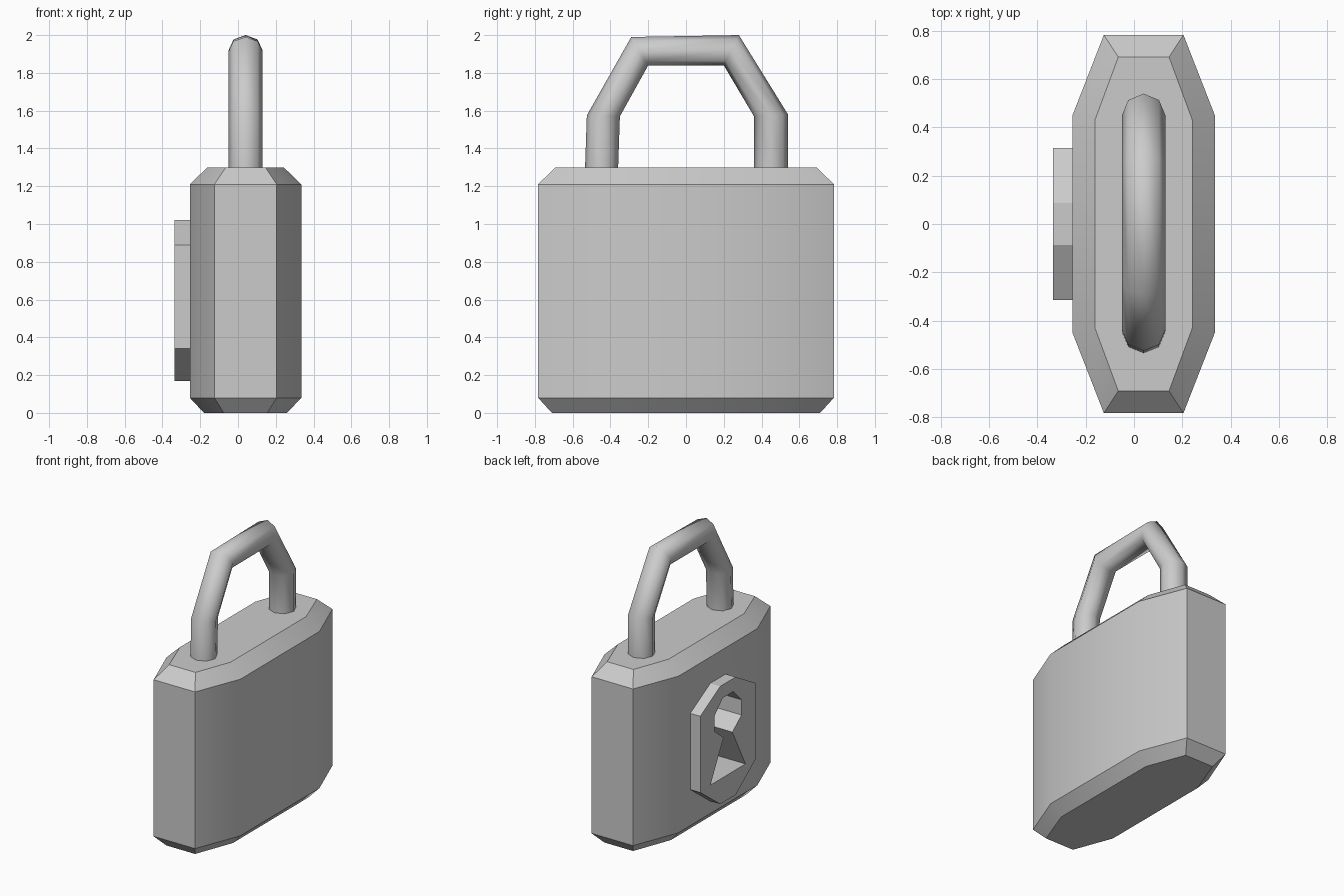
import bpy
import bmesh
from math import cos, sin, pi, radians

if "Cube" in bpy.data.objects:
    bpy.data.objects.remove(bpy.data.objects["Cube"])

CX = 0.04  # centre line of body and shackle


def loft(name, rings):
    """Skin a list of equal-length point rings and cap both ends."""
    bm = bmesh.new()
    loops = [[bm.verts.new(p) for p in ring] for ring in rings]
    n = len(loops[0])
    for a, b in zip(loops, loops[1:]):
        for i in range(n):
            j = (i + 1) % n
            bm.faces.new((a[i], a[j], b[j], b[i]))
    bm.faces.new(loops[0][::-1])
    bm.faces.new(loops[-1])
    bmesh.ops.recalc_face_normals(bm, faces=bm.faces)
    mesh = bpy.data.meshes.new(name)
    bm.to_mesh(mesh)
    bm.free()
    obj = bpy.data.objects.new(name, mesh)
    bpy.context.collection.objects.link(obj)
    return obj


def select(obj):
    bpy.ops.object.select_all(action='DESELECT')
    obj.select_set(True)
    bpy.context.view_layer.objects.active = obj


def mirrored(half):
    """Close a (y, z) half profile across y = 0."""
    return half + [(-y, z) for y, z in reversed(half)]


def extrude_x(name, outline, x0, x1):
    return loft(name, [[(x, y, z) for y, z in outline] for x in (x0, x1)])


def body_ring(z, end_x, end_y, side_x, side_y):
    quarter = [(end_x, end_y), (side_x, side_y)]
    right = quarter + [(x, -y) for x, y in reversed(quarter)]
    outline = right + [(-x, y) for x, y in reversed(right)]
    return [(CX + x, y, z) for x, y in outline]


# Chamfered eight-sided body
body = loft("lock_body", [
    body_ring(0.00, 0.115, 0.71, 0.22, 0.43),
    body_ring(0.08, 0.165, 0.783, 0.295, 0.45),
    body_ring(1.21, 0.165, 0.783, 0.295, 0.45),
    body_ring(1.30, 0.105, 0.692, 0.202, 0.43),
])

# Keyhole plate on the left side
plate = extrude_x("keyhole_plate", mirrored(
    [(0.088, 1.02), (0.315, 0.89), (0.315, 0.34), (0.088, 0.17)]), -0.335, -0.245)

# Keyhole recess, cut through the plate and into the body
cutter = extrude_x("keyhole_cutter", mirrored(
    [(0.06, 0.925), (0.155, 0.83), (0.155, 0.72), (0.05, 0.637), (0.2, 0.35)]), -0.45, -0.085)
for obj in (body, plate):
    mod = obj.modifiers.new("keyhole", 'BOOLEAN')
    mod.operation = 'DIFFERENCE'
    mod.solver = 'EXACT'
    mod.object = cutter
    select(obj)
    bpy.ops.object.modifier_apply(modifier=mod.name)
bpy.data.objects.remove(cutter)

select(body)
bpy.ops.object.shade_smooth_by_angle(angle=radians(30))

# Shackle: eight-sided tube mitred between outer and inner (y, z) bends
outer = [(0.54, 1.28), (0.54, 1.58), (0.28, 2.0), (-0.29, 1.99), (-0.525, 1.575), (-0.535, 1.28)]
inner = [(0.36, 1.28), (0.36, 1.57), (0.2, 1.84), (-0.2, 1.84), (-0.35, 1.57), (-0.36, 1.28)]
rings = []
for (oy, oz), (iy, iz) in zip(outer, inner):
    ring = []
    for k in range(8):
        a = 2 * pi * k / 8
        t = (1 + cos(a)) / 2
        ring.append((CX + 0.09 * sin(a), iy + (oy - iy) * t, iz + (oz - iz) * t))
    rings.append(ring)
shackle = loft("shackle", rings)
select(shackle)
bpy.ops.object.shade_smooth_by_angle(angle=radians(65))
